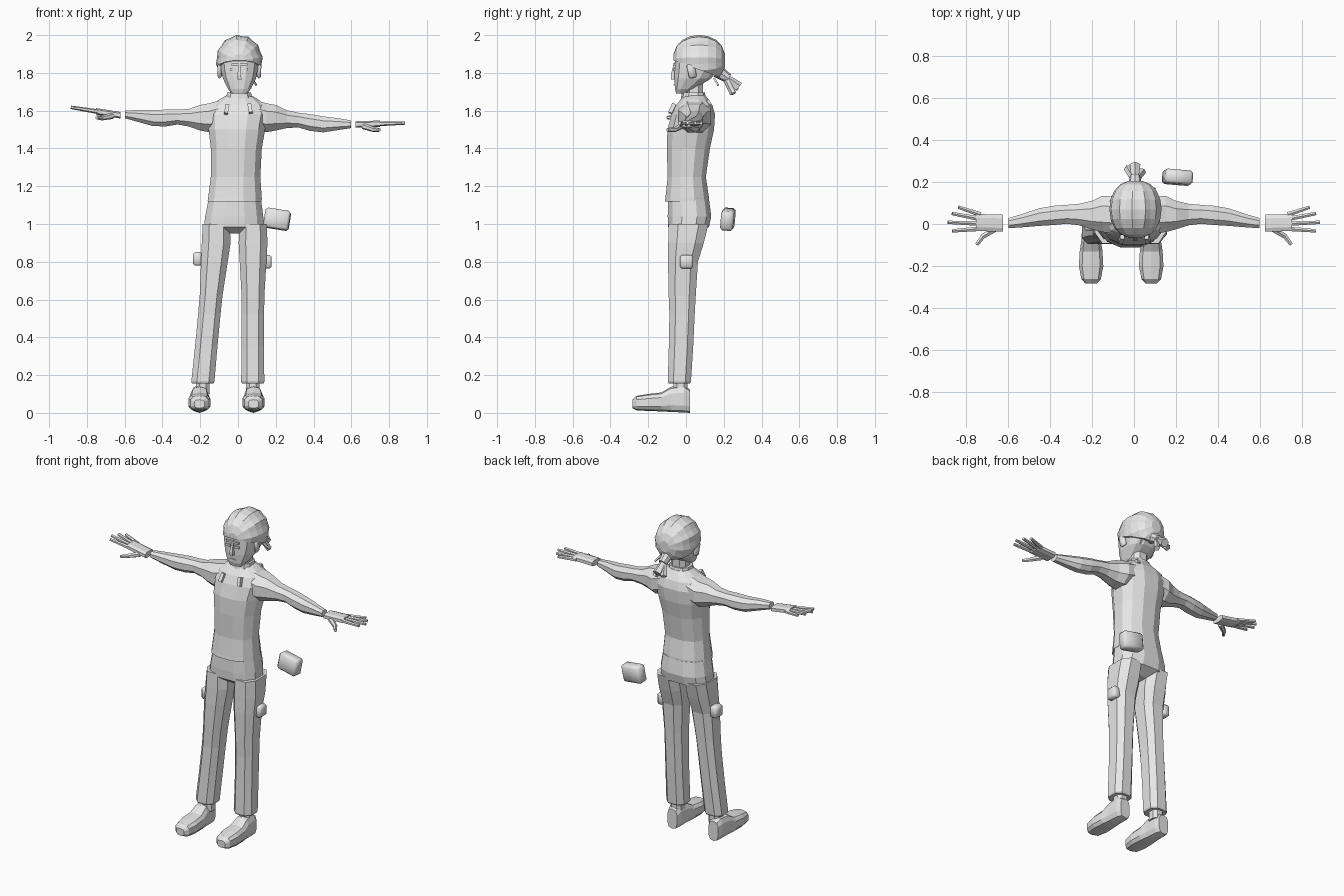
import bpy, bmesh
from math import sin, cos, pi, radians, copysign
from mathutils import Vector, Matrix

cube = bpy.data.objects.get("Cube")
if cube:
    bpy.data.objects.remove(cube, do_unlink=True)

grey = bpy.data.materials.new("plain_grey")
grey.use_nodes = True
grey.diffuse_color = (.8, .8, .8, 1)
grey.node_tree.nodes["Principled BSDF"].inputs["Base Color"].default_value = (.8, .8, .8, 1)


def finish(name, bm, smooth=False):
    """Turn a bmesh into a named grey object."""
    bmesh.ops.recalc_face_normals(bm, faces=bm.faces[:])
    for face in bm.faces:
        face.smooth = smooth
    mesh = bpy.data.meshes.new(name)
    bm.to_mesh(mesh)
    bm.free()
    mesh.materials.append(grey)
    obj = bpy.data.objects.new(name, mesh)
    bpy.context.collection.objects.link(obj)
    return obj


def loft_mesh(axis, rings, sides=8, square=1.0, lobe=1.0):
    """Skin rings (position, a_min, a_max, b_min, b_max) along an axis."""
    order = {"x": (2, 0, 1), "y": (0, 2, 1), "z": (0, 1, 2)}[axis]
    bm = bmesh.new()
    loops = []
    for pos, a0, a1, b0, b1 in rings:
        loop = []
        for i in range(sides):
            t = 2 * pi * (i + .5) / sides
            k = lobe if i % 2 else 1
            c = copysign(abs(cos(t)) ** square, cos(t)) * k
            s = copysign(abs(sin(t)) ** square, sin(t)) * k
            local = ((a0 + a1) / 2 + c * (a1 - a0) / 2,
                     (b0 + b1) / 2 + s * (b1 - b0) / 2, pos)
            if axis == "x":
                co = (pos, local[0], local[1])
            else:
                co = tuple(local[j] for j in order)
            loop.append(bm.verts.new(co))
        loops.append(loop)
    for lo, hi in zip(loops, loops[1:]):
        for i in range(sides):
            j = (i + 1) % sides
            bm.faces.new((lo[i], lo[j], hi[j], hi[i]))
    bm.faces.new(loops[0])
    bm.faces.new(loops[-1])
    return bm


def loft(name, axis, rings, sides=8, square=.8, smooth=False):
    return finish(name, loft_mesh(axis, rings, sides, square), smooth)


def rod(name, start, end, r1, r2, sides=6):
    """Tapered rod between two points."""
    a, b = Vector(start), Vector(end)
    bm = bmesh.new()
    turn = (b - a).to_track_quat("Z", "Y").to_matrix().to_4x4()
    bmesh.ops.create_cone(bm, cap_ends=True, segments=sides, radius1=r1, radius2=r2,
                          depth=(b - a).length,
                          matrix=Matrix.Translation((a + b) / 2) @ turn)
    return finish(name, bm)


def box(name, centre, size, tilt=(0, 0, 0), bevel=0.0):
    """Rotated box, optionally with softened edges."""
    bm = bmesh.new()
    bmesh.ops.create_cube(bm, size=1)
    bmesh.ops.scale(bm, vec=size, verts=bm.verts[:])
    if bevel:
        bmesh.ops.bevel(bm, geom=bm.edges[:], offset=bevel, segments=1, affect="EDGES")
    obj = finish(name, bm, smooth=bevel > 0)
    obj.location = centre
    obj.rotation_euler = [radians(d) for d in tilt]
    return obj


# Shirt, collar and neck
loft("shirt", "z", [
    (1.12, -.165, .13, -.115, .125), (1.14, -.162, .13, -.112, .125),
    (1.25, -.148, .122, -.1, .108), (1.4, -.148, .13, -.105, .13),
    (1.5, -.16, .148, -.102, .152), (1.58, -.165, .165, -.08, .157),
    (1.63, -.145, .15, -.055, .142), (1.66, -.1, .11, -.03, .12),
    (1.68, -.065, .075, -.015, .105)], sides=12, square=.85)
loft("collar", "z", [(1.65, -.072, .082, -.03, .11), (1.695, -.06, .072, -.022, .1)], 10)
loft("neck", "z", [(1.62, -.045, .06, -.005, .09), (1.78, -.045, .06, -.01, .095)])

# Trousers: hips and two legs with flat cuffs
loft("hips", "z", [
    (.95, -.06, .03, -.05, .06), (.985, -.185, .143, -.097, .125),
    (1.04, -.178, .138, -.1, .137), (1.13, -.16, .126, -.098, .125)], 12)
for side, top, foot in (("right", -.115, -.187), ("left", .08, .078)):
    rings = []
    for z, w, y0, y1 in ((.155, .06, -.095, .025), (.165, .065, -.1, .03),
                         (.35, .063, -.095, .042), (.52, .063, -.092, .05),
                         (.62, .064, -.096, .056), (.8, .075, -.1, .068),
                         (.9, .081, -.1, .1), (1.0, .076, -.098, .125)):
        x = foot + (top - foot) * min(1, (z - .155) / .75)
        rings.append((z, x - w, x + w, y0, y1))
    loft(side + "_trouser_leg", "z", rings, 8, .75)

    # Shoe and ankle
    shoe = foot - .017 if side == "right" else foot + .004
    loft(side + "_shoe", "y", [
        (y, shoe - w, shoe + w, z0, z1) for y, w, z0, z1 in (
            (-.283, .028, .025, .07), (-.262, .048, .014, .09), (-.2, .06, .01, .1),
            (-.13, .056, .008, .108), (-.08, .048, .005, .138),
            (-.01, .044, .002, .145), (.02, .034, 0, .125))], 10, .65)
    loft(side + "_ankle", "z", [(.1, foot - .04, foot + .04, -.07, .012),
                                (.2, foot - .036, foot + .036, -.066, .01)])

# Arms and hands
for side, sx, lift in (("right", -1, .05), ("left", 1, 0)):
    rings = []
    for x, y0, y1, z0, z1 in ((.08, -.05, .135, 1.5, 1.665), (.15, -.045, .14, 1.48, 1.645),
                              (.2, -.03, .115, 1.49, 1.635), (.26, -.01, .1, 1.505, 1.605),
                              (.32, -.002, .094, 1.508, 1.592), (.38, -.008, .09, 1.49, 1.585),
                              (.45, -.012, .078, 1.482, 1.573), (.53, -.018, .05, 1.495, 1.562),
                              (.598, -.022, .03, 1.506, 1.55)):
        up = lift * max(0, x - .2) / .38
        rings.append((sx * x, y0, y1, z0 + up, z1 + up))
    loft(side + "_arm", "x", rings, 8, .9)

    def wrist(x, y, drop=0.0):
        """Point in the tilted plane of this hand."""
        slope = .16 if side == "right" else .03
        return (sx * x, y, 1.527 + lift + slope * (x - .63) - drop)

    rings = []
    for x, y0, y1 in ((.622, -.038, .046), (.69, -.037, .048), (.752, -.034, .05)):
        z = wrist(x, 0)[2]
        rings.append((sx * x, y0, y1, z - .018, z + .018))
    loft(side + "_palm", "x", rings, 8, .65)
    fingers = (("little", .045, .835, .08), ("ring", .024, .866, .05),
               ("middle", .002, .885, .008), ("index", -.022, .865, -.033))
    for finger, y0, tip, y1 in fingers:
        rod(side + "_" + finger + "_finger", wrist(.73, y0), wrist(tip, y1), .013, .009)
    rod(side + "_thumb_base", wrist(.665, -.025, .01), wrist(.72, -.06, .03), .017, .013)
    rod(side + "_thumb_tip", wrist(.715, -.055, .03), wrist(.748, -.098, .032), .013, .01)

# Face with nose, brow, eyes, mouth and ears
loft("head", "z", [
    (1.69, -.034, .048, -.052, .0), (1.715, -.055, .07, -.06, .045),
    (1.77, -.082, .097, -.064, .135), (1.82, -.094, .108, -.063, .175),
    (1.88, -.1, .115, -.06, .18), (1.92, -.08, .095, -.045, .16)], 12, .75)
loft("nose", "z", [(1.765, -.008, .022, -.084, -.05), (1.785, -.007, .021, -.086, -.05),
                   (1.855, .001, .013, -.066, -.05)], 4, 1)
box("brow", (.007, -.064, 1.845), (.085, .012, .012))
for side, sx in (("right", -1), ("left", 1)):
    box(side + "_eye", (.007 + sx * .03, -.063, 1.818), (.032, .009, .014))
    box(side + "_ear", (.007 + sx * .103, .03, 1.81), (.02, .042, .075), (12, 0, sx * 12), .008)
box("mouth", (.007, -.061, 1.735), (.036, .009, .006))

# Ridged head scarf, trimmed by a plane sloping to the nape
slices = []
count = 9
for i in range(count):
    t = pi * (.06 + .88 * i / (count - 1))
    r = sin(t) ** .8
    y = .07 - .138 * cos(t)
    slices.append((y, .007 - .125 * r, .007 + .125 * r, 1.865 - .137 * r, 1.865 + .137 * r))
scarf = loft_mesh("y", slices, 24, 1, .95)
cut = bmesh.ops.bisect_plane(scarf, geom=scarf.verts[:] + scarf.edges[:] + scarf.faces[:],
                             plane_co=(0, -.065, 1.865), plane_no=(0, .36, 1),
                             clear_inner=True)
rim = [e for e in cut["geom_cut"] if isinstance(e, bmesh.types.BMEdge)]
bmesh.ops.holes_fill(scarf, edges=rim)
finish("head_scarf", scarf)

# Scarf knot and hanging tails
rod("scarf_knot", (.005, .165, 1.81), (.005, .225, 1.77), .035, .026, 8)
for name, x, y, z, r in (("right", -.03, .265, 1.71, .02), ("middle", .005, .28, 1.725, .027),
                         ("left", .04, .25, 1.69, .018)):
    rod("scarf_tail_" + name, (.005, .205, 1.782), (x, y, z), .016, r, 5)
rod("scarf_loose_end", (.07, .15, 1.77), (.098, .17, 1.735), .008, .006, 4)

# Chest tabs, thigh pouches and the loose hip pouch
box("right_chest_tab", (-.06, -.073, 1.607), (.02, .022, .052), (-25, 10, 0))
box("left_chest_tab", (.064, -.073, 1.612), (.02, .022, .052), (-25, -10, 0))
box("shoulder_tab", (.075, .115, 1.64), (.02, .03, .03), (30, 0, 0))
box("right_thigh_pouch", (-.213, .003, .815), (.05, .07, .072), (0, 0, 0), .01)
box("left_thigh_pouch", (.153, .003, .8), (.05, .07, .072), (0, 0, 0), .01)
box("hip_pouch", (.207, .222, 1.025), (.135, .068, .105), (-5, 9, -5), .012)
